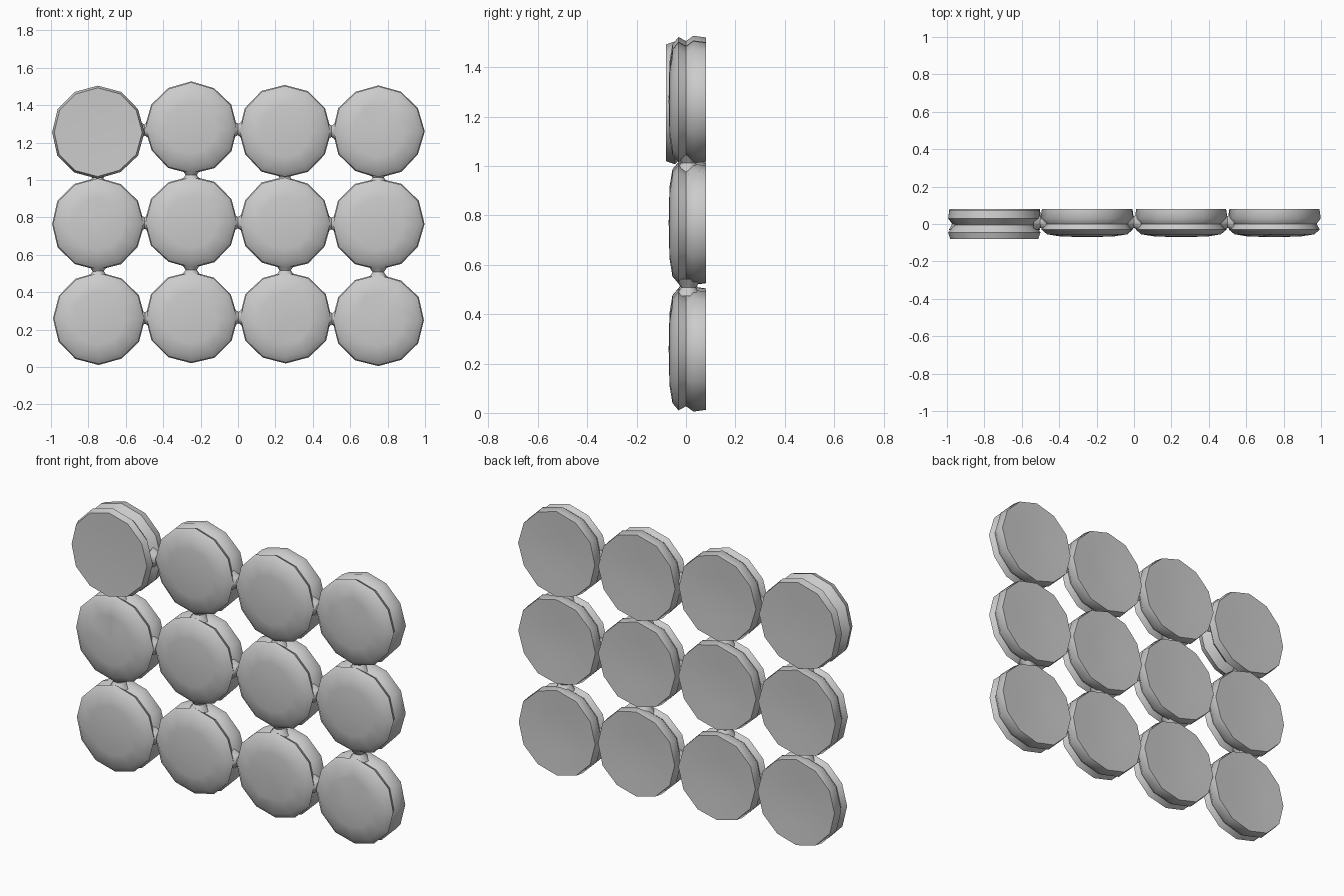
import bpy, bmesh, math, random
from mathutils import Matrix, Vector

if "Cube" in bpy.data.objects:
    bpy.data.objects.remove(bpy.data.objects["Cube"])

random.seed(4)
SIDES = 12


def lathe(name, profile, matrix, sides=SIDES, jitter=0.0, dent=None):
    """Revolve (radius, height) points about local z, then place with matrix."""
    bm = bmesh.new()
    wobble = [1 - random.uniform(0, jitter) for _ in range(sides)]
    rings = []
    for r, h in profile:
        if r == 0:
            rings.append([bm.verts.new((0, 0, h))])
        else:
            rings.append([bm.verts.new((r * w * math.cos(math.tau * i / sides),
                                        r * w * math.sin(math.tau * i / sides), h))
                          for i, w in enumerate(wobble)])
    for a, b in zip(rings, rings[1:]):
        for i in range(sides):
            j = (i + 1) % sides
            quad = [a[i % len(a)], a[j % len(a)], b[j % len(b)], b[i % len(b)]]
            bm.faces.new(list(dict.fromkeys(quad)))
    for ring in (rings[0], rings[-1]):
        if len(ring) > 1:
            bm.faces.new(ring)
    if dent is not None:
        rings[1][dent].co.z += 0.025
    bm.transform(matrix)
    bmesh.ops.recalc_face_normals(bm, faces=bm.faces)
    mesh = bpy.data.meshes.new(name)
    bm.to_mesh(mesh)
    bm.free()
    obj = bpy.data.objects.new(name, mesh)
    bpy.context.collection.objects.link(obj)
    bpy.ops.object.select_all(action='DESELECT')
    obj.select_set(True)
    bpy.context.view_layer.objects.active = obj
    bpy.ops.object.shade_smooth_by_angle(angle=math.radians(50))
    return obj


# Disc cross-sections: domed front, grooved rim, flat back
domed = [(0, -0.07), (0.14, -0.067), (0.215, -0.055), (0.245, -0.03),
         (0.228, 0.0), (0.25, 0.03), (0.243, 0.08), (0.12, 0.074), (0, 0.07)]
# Top left disc has a flat front plate and a deeper groove
plate = [(0, -0.076), (0.14, -0.077), (0.238, -0.08), (0.25, -0.045),
         (0.215, -0.005), (0.25, 0.03), (0.243, 0.072), (0.12, 0.068), (0, 0.065)]

# Disc centres (x, z), row by row from the bottom
centres = [[(-0.745, 0.26), (-0.25, 0.265), (0.255, 0.265), (0.75, 0.25)],
           [(-0.75, 0.765), (-0.25, 0.775), (0.25, 0.77), (0.75, 0.765)],
           [(-0.75, 1.255), (-0.25, 1.28), (0.25, 1.26), (0.75, 1.26)]]
dents = {(0, 3): 9, (2, 3): 9, (0, 2): 3, (1, 0): 8}

to_y = Matrix.Rotation(-math.pi / 2, 4, 'X')
for row, line in enumerate(centres):
    for col, (x, z) in enumerate(line):
        lathe(f"disc_{row + 1}_{col + 1}",
              plate if (row, col) == (2, 0) else domed,
              Matrix.Translation((x, 0, z)) @ to_y,
              jitter=0.025, dent=dents.get((row, col)))

# Small hourglass necks where neighbouring discs touch
neck = [(0.055, -0.035), (0.038, -0.012), (0.03, 0), (0.038, 0.012), (0.055, 0.035)]


def join(name, a, b):
    p, q = Vector((a[0], 0.01, a[1])), Vector((b[0], 0.01, b[1]))
    turn = (q - p).to_track_quat('Z', 'Y').to_matrix().to_4x4()
    lathe(name, neck, Matrix.Translation((p + q) / 2) @ turn, sides=8)


for row in range(3):
    for col in range(4):
        here = centres[row][col]
        if col < 3:
            join(f"side_neck_{row + 1}_{col + 1}", here, centres[row][col + 1])
        if row < 2:
            join(f"upright_neck_{row + 1}_{col + 1}", here, centres[row + 1][col])
